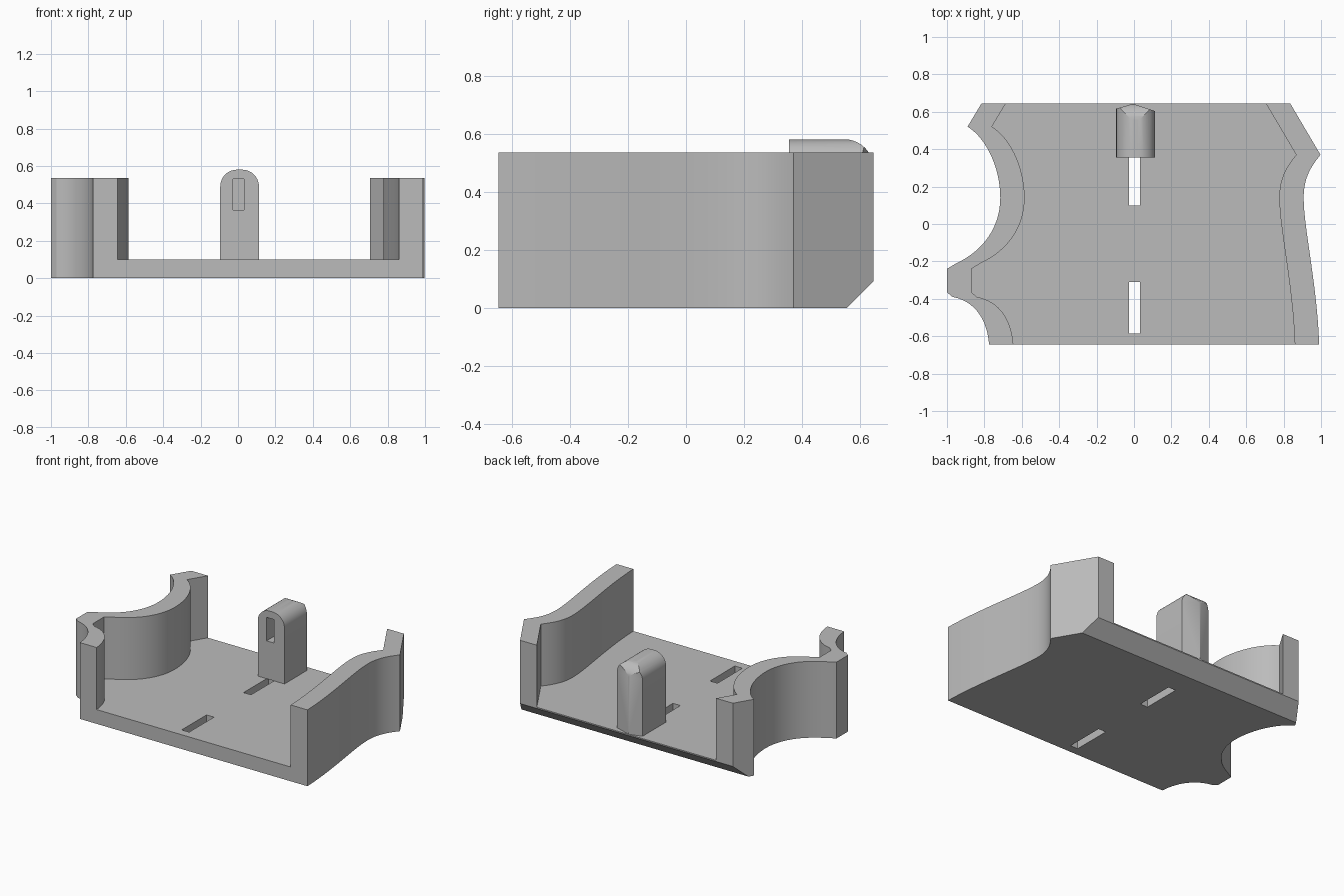
import bpy, bmesh, math
from mathutils import Vector
from mathutils.geometry import interpolate_bezier

cube = bpy.data.objects.get("Cube")
if cube:
    bpy.data.objects.remove(cube, do_unlink=True)

grey = bpy.data.materials.new("plain_grey")
grey.use_nodes = True
grey.diffuse_color = (0.5, 0.5, 0.5, 1)
grey.node_tree.nodes["Principled BSDF"].inputs["Base Color"].default_value = (0.5, 0.5, 0.5, 1)


def prism(name, profile, lo, hi, axis="z"):
    """Extrude a closed 2D profile along the given axis."""
    place = {"x": lambda a, b, t: (t, a, b),
             "y": lambda a, b, t: (a, t, b),
             "z": lambda a, b, t: (a, b, t)}[axis]
    bm = bmesh.new()
    base = [bm.verts.new(place(a, b, lo)) for a, b in profile]
    face = bm.faces.new(base)
    ext = bmesh.ops.extrude_face_region(bm, geom=[face])
    move = Vector(place(0, 0, hi - lo))
    bmesh.ops.translate(bm, vec=move, verts=[g for g in ext["geom"] if isinstance(g, bmesh.types.BMVert)])
    bmesh.ops.recalc_face_normals(bm, faces=bm.faces)
    mesh = bpy.data.meshes.new(name)
    bm.to_mesh(mesh)
    bm.free()
    mesh.materials.append(grey)
    obj = bpy.data.objects.new(name, mesh)
    bpy.context.collection.objects.link(obj)
    return obj


def box(name, x0, x1, y0, y1, z0, z1):
    return prism(name, [(x0, y0), (x1, y0), (x1, y1), (x0, y1)], z0, z1)


def combine(obj, other, operation):
    """Apply a boolean and discard the helper."""
    other.hide_render = True
    mod = obj.modifiers.new("cut", "BOOLEAN")
    mod.object, mod.operation, mod.solver = other, operation, "EXACT"
    bpy.context.view_layer.objects.active = obj
    bpy.ops.object.modifier_apply(modifier=mod.name)
    bpy.data.objects.remove(other, do_unlink=True)


def bez(p0, h0, h1, p1, n=16):
    pts = [Vector((*p, 0)) for p in (p0, h0, h1, p1)]
    return [(p.x, p.y) for p in interpolate_bezier(*pts, n)]


def arc(cx, cy, r, start, end, n=10):
    angles = [math.radians(start + (end - start) * i / n) for i in range(n + 1)]
    return [(cx + r * math.cos(a), cy + r * math.sin(a)) for a in angles]


BACK, WALL, FLOOR, TOP = 0.645, 0.13, 0.1, 0.535

# Side wall outlines: left_edge runs front to back, right_edge runs back to front
left_edge = (bez((0.99, -BACK), (0.98, -0.33), (0.907, -0.02), (0.907, 0.14))
             + bez((0.907, 0.14), (0.907, 0.24), (0.94, 0.30), (0.997, 0.37))[1:]
             + [(0.835, BACK)])
right_edge = ([(-0.815, BACK)]
              + bez((-0.89, 0.52), (-0.79, 0.46), (-0.715, 0.30), (-0.715, 0.14))
              + bez((-0.715, 0.14), (-0.715, -0.03), (-0.82, -0.15), (-0.95, -0.21))[1:]
              + [(-1, -0.24), (-1, -0.365)]
              + bez((-0.97, -0.39), (-0.86, -0.41), (-0.785, -0.50), (-0.775, -BACK)))

# Tray: solid outline with the channel between the walls removed
tray = prism("tray", left_edge + right_edge, 0, TOP)
inner_left = [(x - WALL, y) for x, y in left_edge]
inner_right = [(x + WALL, y) for x, y in right_edge]


def beyond(pts):
    return [(pts[0][0], math.copysign(0.8, pts[0][1]))] + pts + [(pts[-1][0], math.copysign(0.8, pts[-1][1]))]


combine(tray, prism("channel", beyond(inner_left) + beyond(inner_right), FLOOR, 1), "DIFFERENCE")

# Sloped lower back edge
combine(tray, prism("chamfer", [(0.45, -0.1), (0.75, -0.1), (0.75, 0.195)], -2, 2, "x"), "DIFFERENCE")

# Strap slots through the floor
for y0, y1 in ((-0.585, -0.31), (0.1, 0.375)):
    combine(tray, box("slot", -0.027, 0.031, y0, y1, -0.5, 0.3), "DIFFERENCE")

# Post: arched front, pointed back, rounded top back edge
arch = [(-0.095, FLOOR), (0.112, FLOOR)] + arc(0.022, 0.49, 0.09, 0, 90) + arc(-0.005, 0.49, 0.09, 90, 180)
post = prism("post", arch, 0.355, 0.7, "y")
plan = [(-0.2, 0.3), (0.2, 0.3), (0.2, 0.574), (-0.005, 0.643), (-0.2, 0.585)]
combine(post, prism("plan", plan, 0, 1), "INTERSECT")
side = [(0.3, 0), (0.645, 0)] + arc(0.545, 0.481, 0.1, 0, 90) + [(0.3, 0.581)]
combine(post, prism("side", side, -0.5, 0.5, "x"), "INTERSECT")
combine(post, box("pocket", -0.027, 0.031, 0.2, 0.53, 0.365, 0.53), "DIFFERENCE")

# Smooth curved surfaces, keep corners crisp
for obj in (tray, post):
    bpy.ops.object.select_all(action="DESELECT")
    obj.select_set(True)
    bpy.context.view_layer.objects.active = obj
    bpy.ops.object.shade_smooth_by_angle(angle=math.radians(25))
